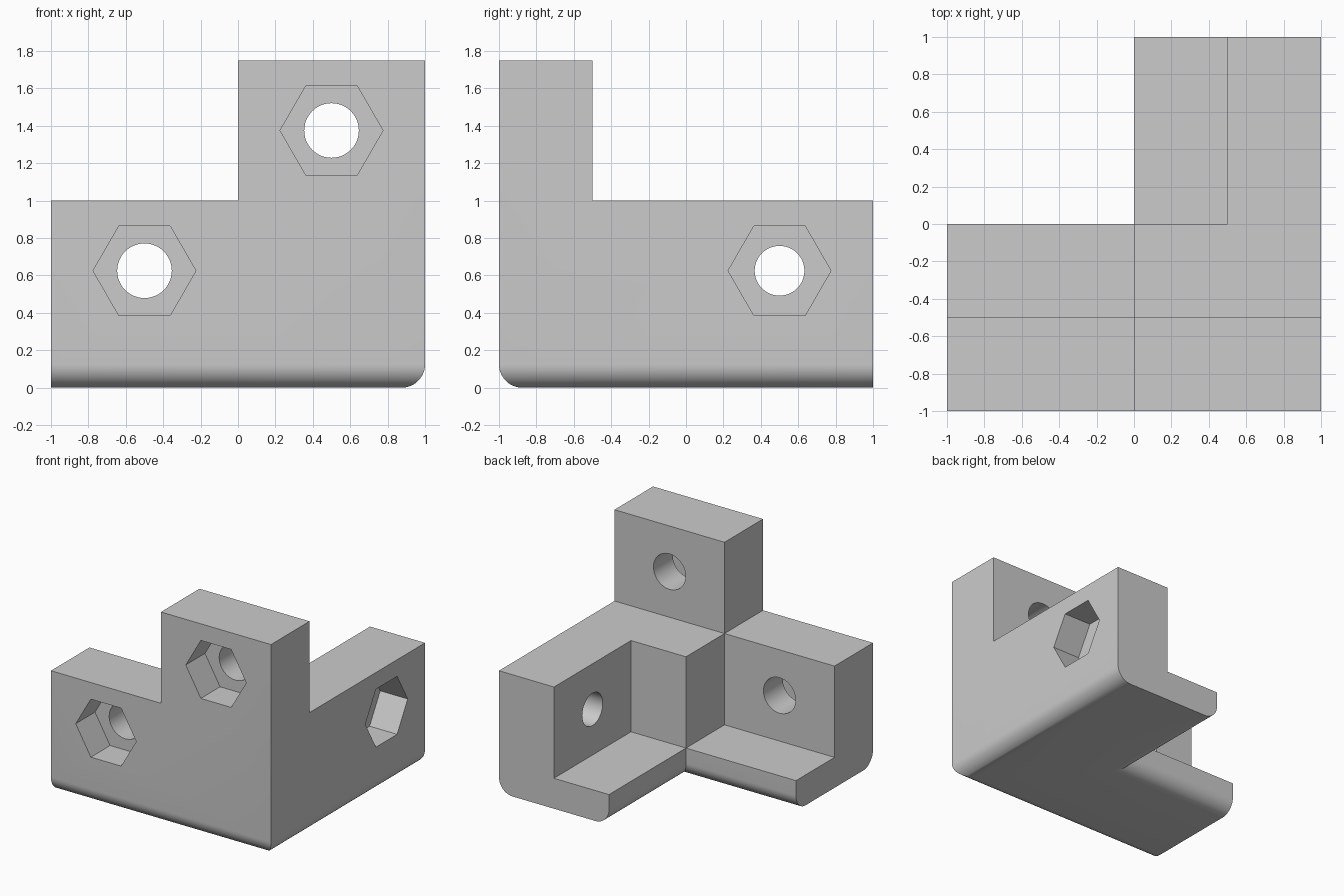
import bpy
import bmesh
from math import sin, cos, pi, radians
from mathutils import Matrix, Vector

if "Cube" in bpy.data.objects:
    bpy.data.objects.remove(bpy.data.objects["Cube"])

RADIUS = 0.125      # rounding along the underside
STEPS = 12
FLOOR = 0.25        # flange thickness and nut pocket depth
WALL_TOP = 1.0
TOP = 1.75

grey = bpy.data.materials.new("plain grey")
grey.use_nodes = True
colour = (0.6, 0.6, 0.6, 1)
grey.diffuse_color = colour
grey.node_tree.nodes["Principled BSDF"].inputs["Base Color"].default_value = colour


def make_object(name, bm):
    bmesh.ops.recalc_face_normals(bm, faces=bm.faces)
    mesh = bpy.data.meshes.new(name)
    bm.to_mesh(mesh)
    bm.free()
    mesh.materials.append(grey)
    obj = bpy.data.objects.new(name, mesh)
    bpy.context.collection.objects.link(obj)
    return obj


def l_outline(inset):
    """L-shaped plan; the two end faces stay in place."""
    d = inset
    return [(-1, d - 1), (1 - d, d - 1), (1 - d, 1), (d, 1), (d, -d), (-1, -d)]


def box(name, low, high):
    low, high = Vector(low), Vector(high)
    bm = bmesh.new()
    bmesh.ops.create_cube(bm, size=1, matrix=Matrix.Translation((low + high) / 2)
                          @ Matrix.Diagonal((*(high - low), 1)))
    return make_object(name, bm)


def prism(name, sides, radius, start, end, turn):
    """Prism lying along y from start to end, then turned and moved."""
    bm = bmesh.new()
    bmesh.ops.create_cone(bm, cap_ends=True, segments=sides, radius1=radius,
                          radius2=radius, depth=end - start)
    if sides == 6:  # corners point sideways
        bm.verts.ensure_lookup_table()
        first = bm.verts[0].co
        bmesh.ops.rotate(bm, verts=bm.verts,
                         matrix=Matrix.Rotation(-Vector((1, 0)).angle_signed(
                             Vector((first.x, first.y))) * -1, 3, 'Z'))
    lay = Matrix.Translation((0, (start + end) / 2, 0)) @ Matrix.Rotation(pi / 2, 4, 'X')
    bmesh.ops.transform(bm, verts=bm.verts, matrix=turn @ lay)
    return make_object(name, bm)


# Solid L block with a rounded underside
bm = bmesh.new()
levels = []
for i in range(STEPS + 1):
    a = i / STEPS * pi / 2
    levels.append((RADIUS * (1 - sin(a)), RADIUS * (1 - cos(a))))
levels.append((0, TOP))
rings = [[bm.verts.new((x, y, z)) for x, y in l_outline(d)] for d, z in levels]
for lower, upper in zip(rings, rings[1:]):
    for j in range(len(lower)):
        k = (j + 1) % len(lower)
        bm.faces.new((lower[j], lower[k], upper[k], upper[j]))
bm.faces.new(rings[0][::-1])
bm.faces.new(rings[-1])
bmesh.ops.dissolve_limit(bm, angle_limit=radians(0.5), verts=bm.verts, edges=bm.edges)
bracket = make_object("corner_bracket", bm)

# Space around the tower and above the two flanges
cutters = [
    box("rear_clearance", (-1.2, -0.5, WALL_TOP), (1.2, 1.2, 2)),
    box("side_clearance", (-1.2, -1.2, WALL_TOP), (0, -0.3, 2)),
    box("rear_flange_space", (-0.2, 0, FLOOR), (0.5, 1.2, 1.2)),
    box("side_flange_space", (-1.2, -0.5, FLOOR), (0, 0.2, 1.2)),
]

# Bolt holes with hexagonal nut pockets on the outside
facing_left = Matrix.Rotation(pi / 2, 4, 'Z')
bolts = [
    ("low", (-0.5, 0, 0.625), Matrix.Identity(4), 0.146),
    ("tower", (0.5, 0, 1.375), Matrix.Identity(4), 0.146),
    ("side", (0, 0.5, 0.625), facing_left, 0.133),
]
for label, place, turn, radius in bolts:
    matrix = Matrix.Translation(place) @ turn
    cutters.append(prism(label + "_nut_pocket", 6, 0.275, -1.2, FLOOR - 1, matrix))
    cutters.append(prism(label + "_bolt_hole", 48, radius, -1.1, -0.4, matrix))

bpy.ops.object.select_all(action='DESELECT')
bpy.context.view_layer.objects.active = bracket
bracket.select_set(True)
for cutter in cutters:
    cutter.hide_render = True
    mod = bracket.modifiers.new(cutter.name, 'BOOLEAN')
    mod.operation = 'DIFFERENCE'
    mod.solver = 'EXACT'
    mod.object = cutter
    bpy.ops.object.modifier_apply(modifier=mod.name)
    bpy.data.objects.remove(cutter)

bpy.ops.object.shade_smooth_by_angle(angle=radians(25))
